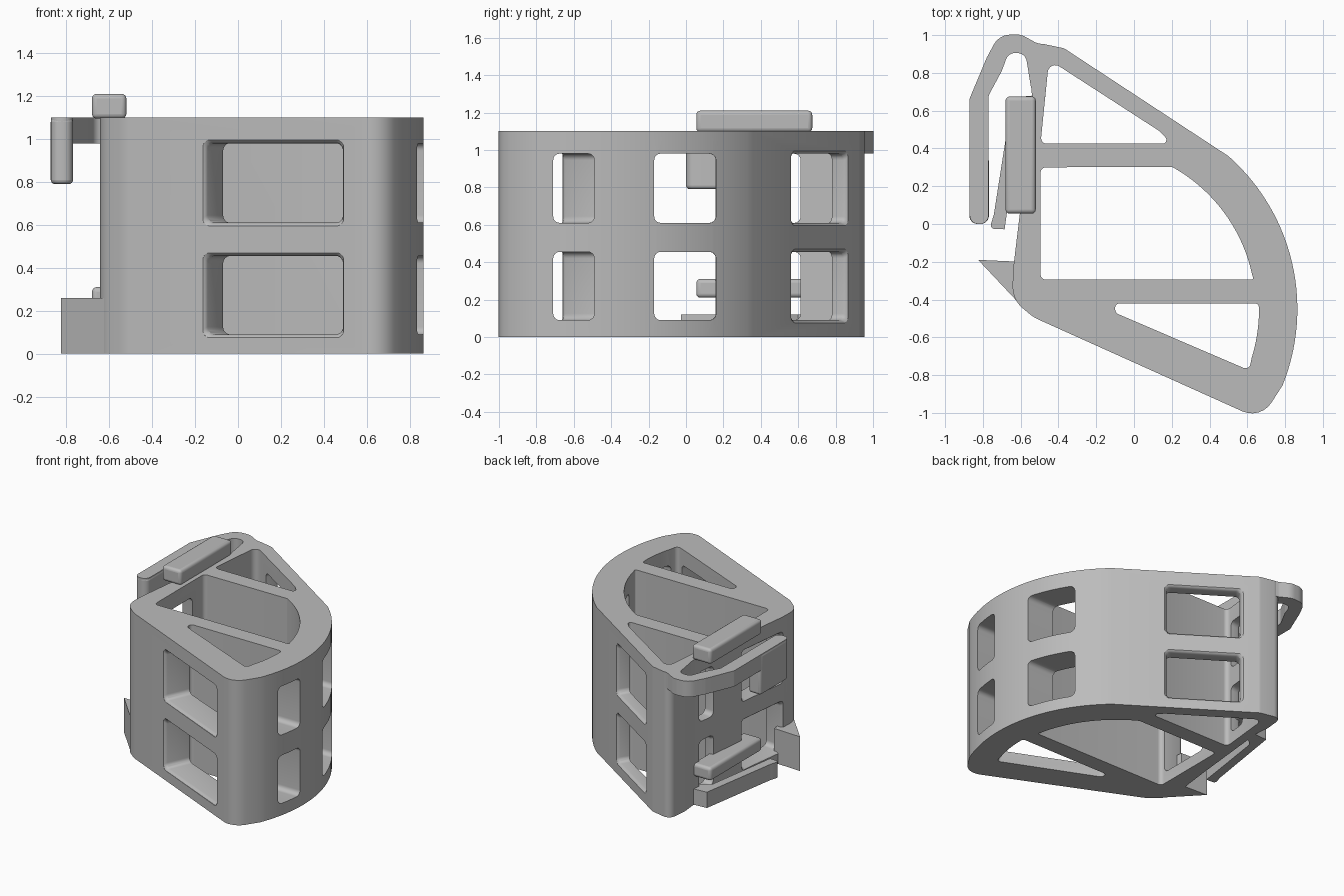
import bpy, bmesh, math
from mathutils import Vector

cube = bpy.data.objects.get("Cube")
if cube:
    bpy.data.objects.remove(cube)

grey = bpy.data.materials.new("plain grey")
grey.use_nodes = True
colour = (0.5, 0.5, 0.5, 1)
grey.diffuse_color = colour
grey.node_tree.nodes["Principled BSDF"].inputs["Base Color"].default_value = colour

H = 1.1                                   # holder height
CENTRE = Vector((-0.215, -0.45))          # centre of the curved wall
LEVELS = [(0.09, 0.455), (0.61, 0.98)]    # window rows


def rounded(points, steps=6):
    """Round each (x, y, radius) corner of a counter-clockwise outline."""
    out = []
    for i, (x, y, r) in enumerate(points):
        p = Vector((x, y))
        if not r:
            out.append(p)
            continue
        a = Vector(points[i - 1][:2]) - p
        b = Vector(points[(i + 1) % len(points)][:2]) - p
        half = a.angle(b) / 2
        cut = min(r / math.tan(half), a.length * 0.49, b.length * 0.49)
        r = cut * math.tan(half)
        a.normalize()
        b.normalize()
        c = p + (a + b).normalized() * (r / math.sin(half))
        start = p + a * cut - c
        sweep = start.angle_signed(p + b * cut - c)
        for k in range(steps + 1):
            t = -sweep * k / steps
            out.append(c + Vector((start.x * math.cos(t) - start.y * math.sin(t),
                                   start.x * math.sin(t) + start.y * math.cos(t))))
    return out


def arc(radius, start, end, steps):
    return [(CENTRE.x + radius * math.cos(math.radians(start + (end - start) * k / steps)),
             CENTRE.y + radius * math.sin(math.radians(start + (end - start) * k / steps)), 0)
            for k in range(steps + 1)]


def loft(bm, rings):
    """Closed solid through rings of equal length."""
    loops = [[bm.verts.new(v) for v in ring] for ring in rings]
    for lo, hi in zip(loops, loops[1:]):
        for i in range(len(lo)):
            bm.faces.new((lo[i - 1], lo[i], hi[i], hi[i - 1]))
    bm.faces.new(loops[0][::-1])
    bm.faces.new(loops[-1])


def prism(bm, outline, z0, z1):
    loft(bm, [[(p.x, p.y, z) for p in outline] for z in (z0, z1)])


def window(bm, p, q, depth, flare=0.0):
    """Rounded window cutters, one per level, going inwards from wall line p-q."""
    p, q = Vector(p), Vector(q)
    along = (q - p).normalized()
    inward = Vector((-along.y, along.x))
    w = (q - p).length
    for z0, z1 in LEVELS:
        rings = []
        for d, g in ((-0.06, flare), (0, flare), (0.008, flare * 0.4), (0.022, 0), (depth, 0)):
            shape = rounded([(-g, z0 - g, .035), (w + g, z0 - g, .035),
                             (w + g, z1 + g, .035), (-g, z1 + g, .035)])
            rings.append([(*(p + along * s.x + inward * d), s.y) for s in shape])
        loft(bm, rings)


def finish(name, bm, bevel=0.0):
    bmesh.ops.recalc_face_normals(bm, faces=bm.faces)
    mesh = bpy.data.meshes.new(name)
    bm.to_mesh(mesh)
    bm.free()
    mesh.materials.append(grey)
    ob = bpy.data.objects.new(name, mesh)
    bpy.context.collection.objects.link(ob)
    if bevel:
        m = ob.modifiers.new("soft edges", "BEVEL")
        m.width, m.segments = bevel, 4
        m.limit_method, m.angle_limit = "ANGLE", math.radians(40)
    return ob


def smooth(ob):
    bpy.ops.object.select_all(action="DESELECT")
    ob.select_set(True)
    bpy.context.view_layer.objects.active = ob
    bpy.ops.object.shade_smooth_by_angle(angle=math.radians(30))


def solid(name, outline, z0, z1, bevel=0.0):
    bm = bmesh.new()
    prism(bm, rounded(outline), z0, z1)
    ob = finish(name, bm, bevel)
    smooth(ob)
    return ob


# Holder body outline: slanted front, curved wall, slanted back, inner side
body_outline = ([(-0.645, -0.40, 0.2), (-0.53, -0.495, 0.2), (0.67, -1.035, 0.14)]
                + arc(1.08, -22, 48.5, 28)
                + [(-0.37, 0.93, 0.05), (-0.535, 0.965, 0.05), (-0.552, 0.8, 0.1),
                   (-0.54, 0.68, 0), (-0.605, 0.05, 0), (-0.64, -0.24, 0)])
bm = bmesh.new()
prism(bm, rounded(body_outline), 0, H)
body = finish("holder_body", bm)

# Three vertical pockets
pockets = [
    [(-0.495, 0.425, .03), (0.2, 0.425, .03), (0.13, 0.495, .03), (-0.45, 0.87, .04)],
    [(-0.495, -0.295, .03), (0.635, -0.295, .03)] + arc(0.86, 12, 61, 18) + [(-0.495, 0.3, .03)],
    [(-0.1, -0.47, .03), (0.61, -0.775, .03)] + arc(0.877, -17, -1, 8)
    + [(0.66, -0.42, .02), (-0.1, -0.42, .03)],
]
bm = bmesh.new()
for outline in pockets:
    prism(bm, rounded(outline), -0.1, H + 0.1)
pocket_cutter = finish("pocket_cutter", bm)

# Windows in every wall
bm = bmesh.new()
window(bm, (-0.15, -0.665), (0.48, -0.945), 0.21, 0.015)
window(bm, (1.0, -0.71), (1.0, -0.49), 0.45)
window(bm, (1.0, -0.17), (1.0, 0.16), 0.7)
window(bm, (0.18, 0.57), (-0.26, 0.858), 0.15, 0.015)
window(bm, (-0.554, 0.62), (-0.567, 0.48), 0.13, 0.012)
window(bm, (-0.593, 0.17), (-0.64, -0.24), 0.17, 0.012)
window_cutter = finish("window_cutter", bm)

for cutter in (pocket_cutter, window_cutter):
    cutter.hide_render = True
    m = body.modifiers.new("cut", "BOOLEAN")
    m.operation, m.solver, m.object = "DIFFERENCE", "EXACT", cutter
    bpy.context.view_layer.objects.active = body
    bpy.ops.object.modifier_apply(modifier=m.name)
    bpy.data.objects.remove(cutter)
smooth(body)

# Upper spring hook and its hanging grip
solid("hook_band", [
    (-0.87, 0.0, .045), (-0.77, 0.0, .045), (-0.77, 0.68, .05), (-0.70, 0.81, .05),
    (-0.665, 0.905, .05), (-0.575, 0.905, .05), (-0.545, 0.72, 0), (-0.50, 0.72, 0),
    (-0.42, 0.935, 0), (-0.52, 0.96, .05), (-0.60, 1.005, .1), (-0.715, 1.0, .12),
    (-0.78, 0.88, .05), (-0.87, 0.665, .02)], 0.98, H)
solid("hook_grip", [(-0.872, 0.0, .045), (-0.768, 0.0, .045),
                    (-0.768, 0.35, 0), (-0.872, 0.35, 0)], 0.79, H, 0.02)

# Twin side rails, one on the top rim and one low on the wall
for name, z0, z1 in (("top_rail", H - 0.005, 1.21), ("lower_rail", 0.21, 0.31)):
    solid(name, [(-0.68, 0.055, 0), (-0.52, 0.055, 0),
                 (-0.52, 0.675, 0), (-0.68, 0.675, 0)], z0, z1, 0.022)

# Lower spring strip
solid("lower_strip", [(-0.765, -0.025, .02), (-0.685, -0.028, 0), (-0.67, 0.08, 0),
                      (-0.60, 0.55, .05), (-0.53, 0.60, 0), (-0.53, 0.68, 0),
                      (-0.645, 0.67, 0), (-0.742, 0.05, .05)], 0, 0.12)

# Wedge-shaped stop
solid("wedge_stop", [(-0.825, -0.19, 0), (-0.585, -0.445, 0), (-0.60, -0.20, 0)], 0, 0.26)
